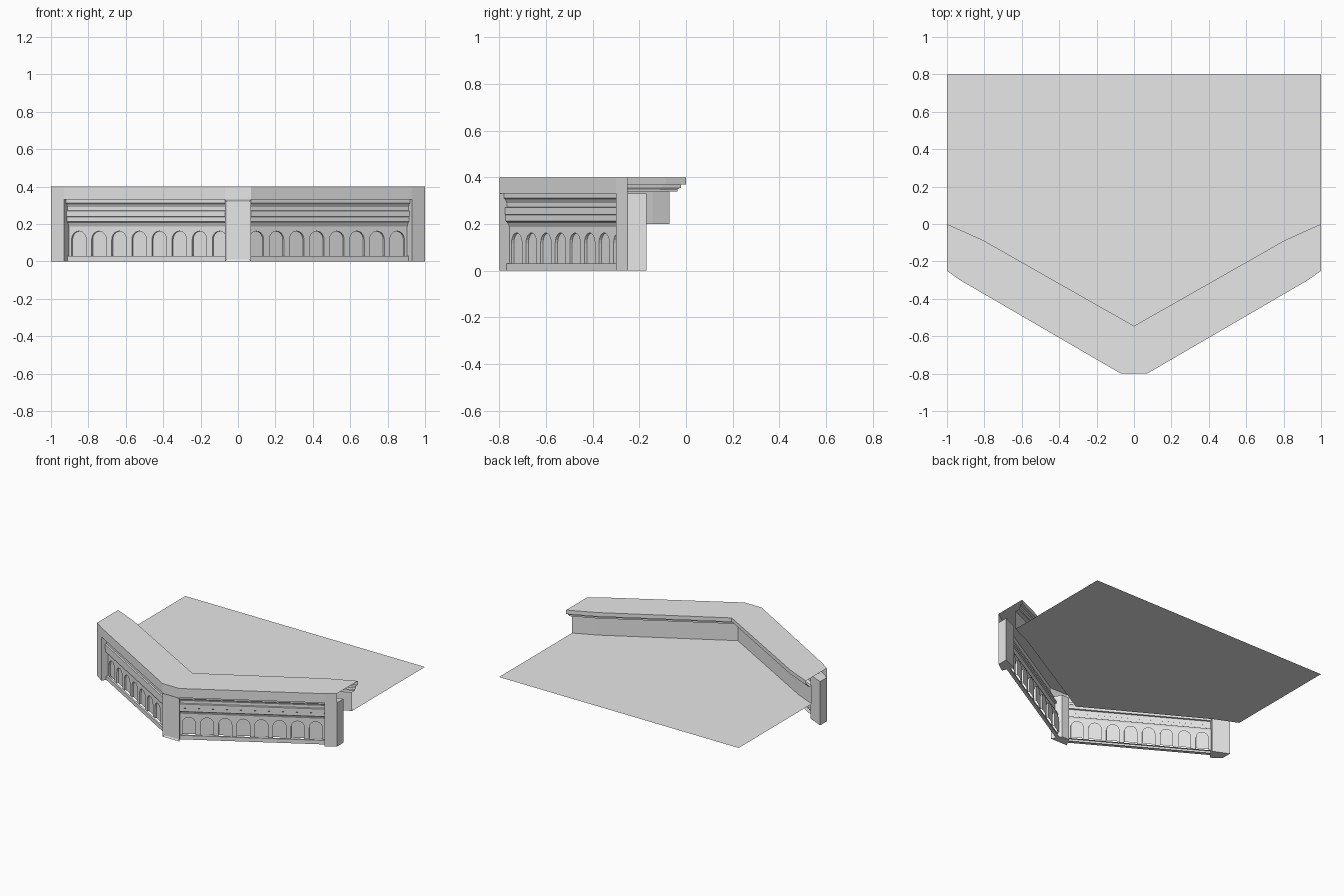
import bpy, bmesh, math
from mathutils import Vector

if "Cube" in bpy.data.objects:
    bpy.data.objects.remove(bpy.data.objects["Cube"], do_unlink=True)

stone = bpy.data.materials.new("grey_stone")
stone.use_nodes = True
GREY = (0.8, 0.8, 0.8, 1.0)
stone.diffuse_color = GREY
stone.node_tree.nodes["Principled BSDF"].inputs["Base Color"].default_value = GREY

TOP, LIP, DECK = 0.40, 0.33, 0.20      # coping top, underside of fascia, floor level


def build(name, faces, facing=None, inset_front=False):
    """Weld polygons into one flat-shaded object; facing orients open sheets."""
    bm = bmesh.new()
    for f in faces:
        bm.faces.new([bm.verts.new(p) for p in f])
    bmesh.ops.remove_doubles(bm, verts=bm.verts, dist=0.0002)
    bmesh.ops.recalc_face_normals(bm, faces=bm.faces)
    if facing:
        way = Vector(facing)
        if sum(f.normal.dot(way) * f.calc_area() for f in bm.faces) < 0:
            bmesh.ops.reverse_faces(bm, faces=bm.faces)
    if inset_front:
        front = [f for f in bm.faces if f.normal.y < -0.99]
        bmesh.ops.inset_region(bm, faces=front, thickness=0.015, depth=-0.006)
    me = bpy.data.meshes.new(name)
    bm.to_mesh(me)
    bm.free()
    me.materials.append(stone)
    ob = bpy.data.objects.new(name, me)
    bpy.context.collection.objects.link(ob)
    return ob


def mirrored(half):
    """Complete a path that runs from the centre or corner out to +x."""
    return [(-x, y) for x, y in reversed(half) if x > 0] + half


def offset(path, dist):
    """Shift a path towards the front, mitred; its ends stay on the side planes."""
    pts = [Vector(p) for p in path]
    norms = []
    for a, b in zip(pts, pts[1:]):
        d = (b - a).normalized()
        norms.append(Vector((d.y, -d.x)))
    out = []
    for i, p in enumerate(pts):
        if i == 0 or i == len(pts) - 1:
            n = norms[0 if i == 0 else -1]
            out.append((p.x, p.y + dist / n.y))
        else:
            a, b = norms[i - 1], norms[i]
            q = p + (a + b) * dist / (1 + a.dot(b))
            out.append((q.x, q.y))
    return out


def sweep(path, profile):
    """Quads of a (distance, height) profile swept along a path."""
    rails = [[(x, y, z) for x, y in offset(path, d)] for d, z in profile]
    return [(r[i], r[i + 1], s[i + 1], s[i])
            for r, s in zip(rails, rails[1:]) for i in range(len(path) - 1)]


def prism(outline, z0, z1):
    n = len(outline)
    low = [(x, y, z0) for x, y in outline]
    high = [(x, y, z1) for x, y in outline]
    return [low, high] + [(low[i], low[(i + 1) % n], high[(i + 1) % n], high[i])
                          for i in range(n)]


outer = mirrored([(0.07, -0.8), (0.93, -0.30), (1, -0.25)])
inner = mirrored([(0, -0.545), (0.81, -0.085), (1, 0)])

# Coping: top slab, outer fascia and stepped moulding on the inner side
coping = [[(x, y, TOP) for x, y in outer + inner[::-1]]]
coping += sweep(outer, [(0, TOP), (0, LIP)])
coping += sweep(inner, [(0, TOP), (0, 0.37), (0.02, 0.37), (0.02, 0.355),
                        (0.033, 0.35), (0.033, 0.34), (0.064, 0.34)])
build("coping", coping, (0, 0, 1))

# Inner parapet wall and floor
build("inner_wall", sweep(inner, [(0.064, 0.34), (0.064, DECK)]), (0, 1, 0))
floor_edge = offset(inner, 0.064)
build("floor", [[(x, y, DECK) for x, y in floor_edge + [(1, 0.8), (-1, 0.8)]]], (0, 0, 1))

# Corner post with a sunk panel
build("center_post", prism([(-0.07, -0.8), (0.07, -0.8), (0.03, -0.73), (-0.03, -0.73)],
                           0, LIP), inset_front=True)

# Arcaded wings between the posts
MOULDING = [(0, LIP), (0.022, LIP), (0.022, 0.312), (0.03, 0.305), (0.038, 0.29),
            (0.038, 0.272), (0.027, 0.27), (0.027, 0.24), (0.03, 0.238),
            (0.03, 0.213), (0.042, 0.205), (0.05, 0.187)]
PLINTH = [(0.05, 0.03), (0.036, 0.03), (0.036, 0), (0.062, 0)]
WALL, NICHE = 0.05, 0.062              # depths behind the fascia
BAYS, ARCH_W, ARCH_TOP, STEPS = 8, 0.09, 0.162, 10


def wing(side):
    start, end = Vector((0.07, -0.8)), Vector((0.93, -0.30))
    length = (end - start).length
    d = (end - start) / length
    inward = Vector((-d.y, d.x))

    def at(u, t, z):
        p = start + d * u + inward * t
        return (side * p.x, p.y, z)

    faces = []
    for prof in (MOULDING, PLINTH):
        for (t0, z0), (t1, z1) in zip(prof, prof[1:]):
            faces.append((at(0, t0, z0), at(length, t0, z0),
                          at(length, t1, z1), at(0, t1, z1)))
    z_lo, z_hi = PLINTH[0][1], MOULDING[-1][1]
    pitch, r = length / BAYS, ARCH_W / 2
    spring = ARCH_TOP - r
    for i in range(BAYS):
        u0, u1 = i * pitch, (i + 1) * pitch
        mid = (u0 + u1) / 2
        arch = [(mid - r, z_lo)]
        arch += [(mid - r * math.cos(math.pi * k / STEPS),
                  spring + r * math.sin(math.pi * k / STEPS)) for k in range(STEPS + 1)]
        arch.append((mid + r, z_lo))
        # wall around the opening, niche back and reveal
        rim = [(u0, z_lo)] + arch + [(u1, z_lo), (u1, z_hi), (u0, z_hi)]
        faces.append([at(u, WALL, z) for u, z in rim])
        faces.append([at(u, NICHE, z) for u, z in arch])
        for a, b in zip(arch, arch[1:]):
            faces.append((at(a[0], WALL, a[1]), at(b[0], WALL, b[1]),
                          at(b[0], NICHE, b[1]), at(a[0], NICHE, a[1])))
    return faces


for side, label in ((1, "left"), (-1, "right")):
    build(label + "_arcade", wing(side), (side * 0.5, -0.87, 0))
    post = [(0.93, -0.30), (1, -0.25), (1, -0.17), (0.885, -0.222)]
    build(label + "_end_post", prism([(side * x, y) for x, y in post], 0, LIP))
